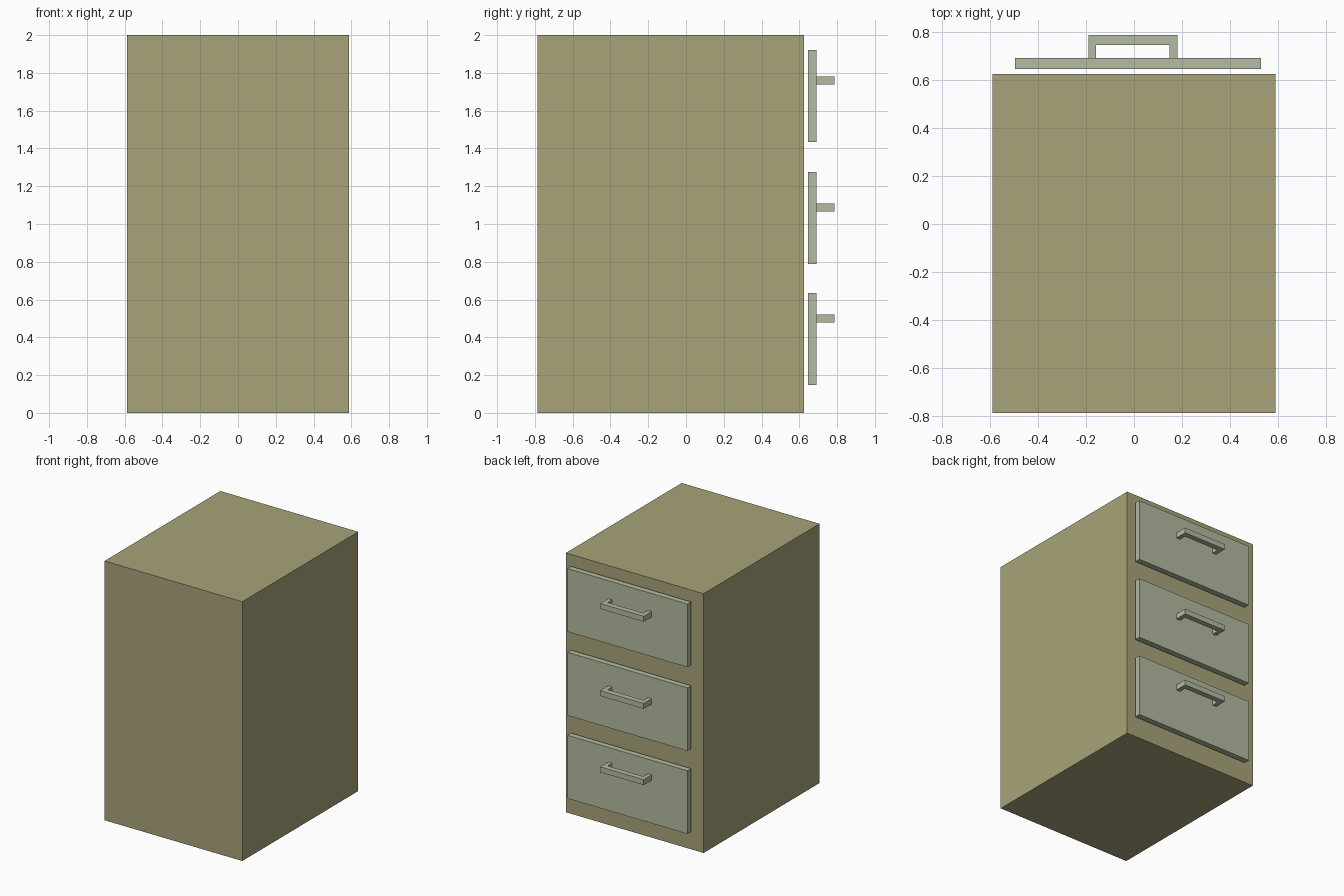
import bpy
import bmesh

if "Cube" in bpy.data.objects:
    bpy.data.objects.remove(bpy.data.objects["Cube"])


def material(name, rgb):
    m = bpy.data.materials.new(name)
    m.diffuse_color = (*rgb, 1.0)
    m.use_nodes = True
    m.node_tree.nodes["Principled BSDF"].inputs["Base Color"].default_value = m.diffuse_color
    return m


olive = material("olive_tan", (0.392, 0.371, 0.192))
sage = material("pale_sage", (0.457, 0.499, 0.356))


def prism(name, outline, z0, z1, mat):
    """Extrude an xy outline (counter-clockwise) from z0 up to z1."""
    bm = bmesh.new()
    face = bm.faces.new([bm.verts.new((x, y, z0)) for x, y in outline])
    ext = bmesh.ops.extrude_face_region(bm, geom=[face])
    top = [v for v in ext["geom"] if isinstance(v, bmesh.types.BMVert)]
    bmesh.ops.translate(bm, verts=top, vec=(0, 0, z1 - z0))
    bmesh.ops.recalc_face_normals(bm, faces=bm.faces)
    mesh = bpy.data.meshes.new(name)
    bm.to_mesh(mesh)
    bm.free()
    mesh.materials.append(mat)
    obj = bpy.data.objects.new(name, mesh)
    bpy.context.collection.objects.link(obj)
    return obj


def rect(x0, x1, y0, y1):
    return [(x0, y0), (x1, y0), (x1, y1), (x0, y1)]


# Cabinet body
prism("cabinet_body", rect(-0.588, 0.588, -0.787, 0.625), 0.0, 2.0, olive)

# U-shaped handle outline seen from above
handle = [(-0.19, 0.69), (-0.158, 0.69), (-0.158, 0.744), (0.147, 0.744),
          (0.147, 0.69), (0.181, 0.69), (0.181, 0.787), (-0.19, 0.787)]

# Drawer fronts with handles on the back (+y) side
drawers = [("bottom", 0.147, 0.50), ("middle", 0.787, 1.088), ("top", 1.433, 1.76)]
for label, z, handle_z in drawers:
    prism(label + "_drawer_front", rect(-0.496, 0.529, 0.645, 0.69), z, z + 0.487, sage)
    prism(label + "_drawer_handle", handle, handle_z - 0.021, handle_z + 0.021, sage)
